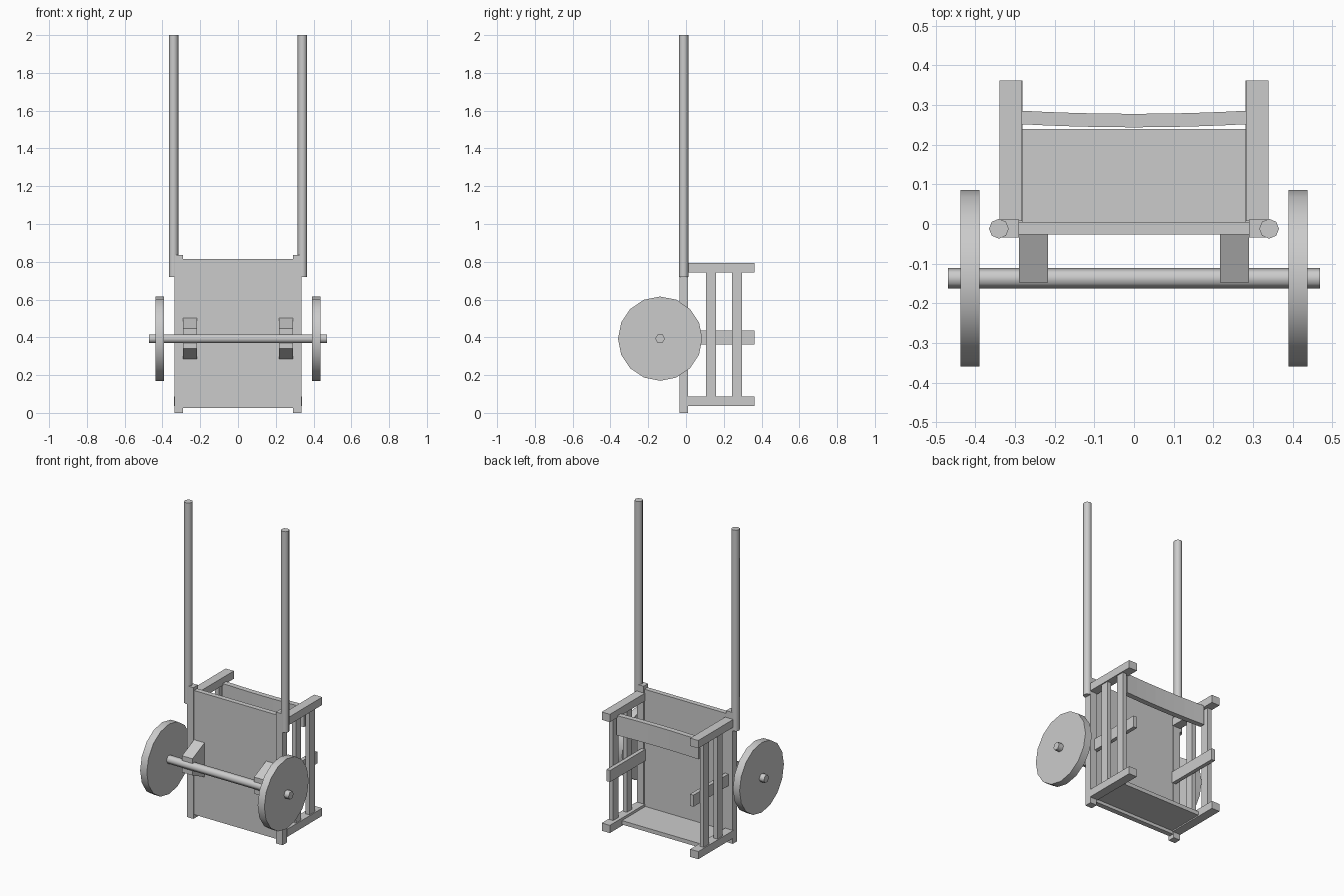
import bpy, bmesh, math
from mathutils import Vector, Matrix

if "Cube" in bpy.data.objects:
    bpy.data.objects.remove(bpy.data.objects["Cube"])

grey = bpy.data.materials.new("plain grey")
grey.use_nodes = True
colour = (0.6, 0.6, 0.6, 1)
grey.diffuse_color = colour
grey.node_tree.nodes["Principled BSDF"].inputs["Base Color"].default_value = colour


def finish(name, bm):
    bmesh.ops.recalc_face_normals(bm, faces=bm.faces)
    mesh = bpy.data.meshes.new(name)
    bm.to_mesh(mesh)
    bm.free()
    mesh.materials.append(grey)
    ob = bpy.data.objects.new(name, mesh)
    bpy.context.collection.objects.link(ob)
    return ob


def box(name, x, y, z):
    """Box from (min, max) ranges."""
    bm = bmesh.new()
    bmesh.ops.create_cube(bm, size=1)
    for v in bm.verts:
        v.co = Vector([(a + b) / 2 + c * (b - a) for c, (a, b) in zip(v.co, (x, y, z))])
    return finish(name, bm)


def prism(name, points, depth):
    """Closed profile pushed along the depth vector."""
    bm = bmesh.new()
    face = bm.faces.new([bm.verts.new(p) for p in points])
    out = bmesh.ops.extrude_face_region(bm, geom=[face])["geom"]
    bmesh.ops.translate(bm, vec=depth, verts=[g for g in out if isinstance(g, bmesh.types.BMVert)])
    return finish(name, bm)


def rod(name, sides, radius, length, centre, along_x=False):
    """Round bar along z, or along x, with smooth sides."""
    bm = bmesh.new()
    bmesh.ops.create_cone(bm, cap_ends=True, segments=sides, radius1=radius, radius2=radius, depth=length)
    turn = Matrix.Identity(4)
    if along_x:
        turn = Matrix.Rotation(math.pi / 2, 4, "X") @ Matrix.Rotation(math.pi / 2, 4, "Y")
        # roll so that a corner points forward
        turn = Matrix(((0, 0, 1, 0), (1, 0, 0, 0), (0, 1, 0, 0), (0, 0, 0, 1)))
    # start the ring on a corner
    corner = bm.verts[:][0].co
    roll = Matrix.Rotation(-math.atan2(corner.y, corner.x), 4, "Z")
    bm.transform(Matrix.Translation(centre) @ turn @ roll)
    ob = finish(name, bm)
    bpy.ops.object.select_all(action="DESELECT")
    ob.select_set(True)
    bpy.context.view_layer.objects.active = ob
    bpy.ops.object.shade_smooth_by_angle(angle=math.radians(62))
    return ob


AXLE_Y, AXLE_Z = -0.137, 0.393

# Load bed and foot board
box("bed_panel", (-0.29, 0.29), (-0.027, 0.005), (0.025, 0.815))
box("foot_board", (-0.285, 0.285), (0.005, 0.24), (0.045, 0.07))

# Axle
rod("axle", 6, 0.026, 0.94, (0, AXLE_Y, AXLE_Z), along_x=True)

# Bowed board across the open back
bow = [(x / 4 * 0.288, -0.008 * (1 - (x / 4) ** 2)) for x in range(-4, 5)]
outline = [(x, 0.252 + d, 0.63) for x, d in bow] + [(x, 0.286 + d, 0.63) for x, d in reversed(bow)]
prism("back_crossboard", outline, (0, 0, 0.125))

# Mirrored side parts
for side, s in (("left", 1), ("right", -1)):
    def span(a, b):
        return tuple(sorted((s * a, s * b)))

    box(side + "_stile", span(0.29, 0.337), (-0.034, 0.011), (0, 0.836))
    rod(side + "_handle", 8, 0.025, 1.28, (s * 0.341, -0.012, 1.36))

    # Side frame
    box(side + "_top_rail", span(0.283, 0.34), (0.008, 0.362), (0.743, 0.793))
    box(side + "_bottom_rail", span(0.283, 0.34), (0.008, 0.362), (0.037, 0.086))
    box(side + "_middle_rail", span(0.281, 0.306), (0.005, 0.362), (0.362, 0.436))
    for label, y in (("front", 0.106), ("back", 0.244)):
        box(f"{side}_{label}_slat", span(0.305, 0.333), (y, y + 0.053), (0.08, 0.75))

    # Axle bracket and wheel
    profile = [(-0.02, 0.112), (-0.148, 0.053), (-0.148, -0.053), (-0.02, -0.112)]
    prism(side + "_axle_bracket", [(s * 0.217, y, AXLE_Z + z) for y, z in profile], (s * 0.073, 0, 0))
    rod(side + "_wheel", 16, 0.223, 0.047, (s * 0.414, AXLE_Y, AXLE_Z), along_x=True)
